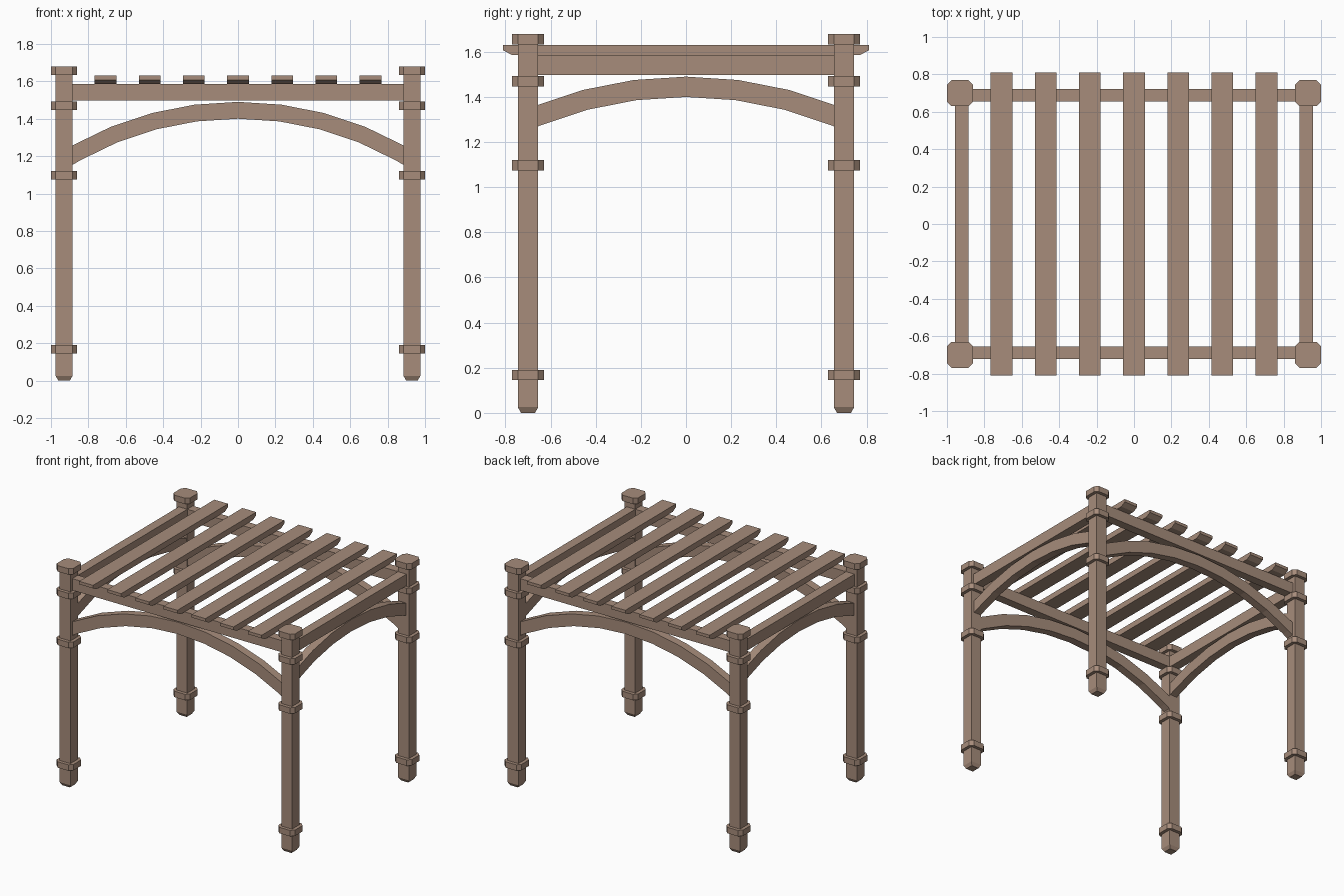
import bpy, bmesh
from math import sin, cos, radians
from mathutils import Vector

if "Cube" in bpy.data.objects:
    bpy.data.objects.remove(bpy.data.objects["Cube"])

COLOUR = (0.385, 0.265, 0.198, 1)
wood = bpy.data.materials.new("brown_wood")
wood.use_nodes = True
wood.diffuse_color = COLOUR
wood.node_tree.nodes["Principled BSDF"].inputs["Base Color"].default_value = COLOUR


def prism(name, profile, to_3d, start, end):
    """Extrude a closed 2D profile from start to end; to_3d(u, v, depth) places it."""
    bm = bmesh.new()
    face = bm.faces.new([bm.verts.new(to_3d(u, v, start)) for u, v in profile])
    move = Vector(to_3d(0, 0, end)) - Vector(to_3d(0, 0, start))
    extruded = bmesh.ops.extrude_face_region(bm, geom=[face], use_keep_orig=True)
    verts = [g for g in extruded["geom"] if isinstance(g, bmesh.types.BMVert)]
    bmesh.ops.translate(bm, verts=verts, vec=move)
    bmesh.ops.recalc_face_normals(bm, faces=bm.faces)
    mesh = bpy.data.meshes.new(name)
    bm.to_mesh(mesh)
    bm.free()
    mesh.materials.append(wood)
    obj = bpy.data.objects.new(name, mesh)
    bpy.context.collection.objects.link(obj)
    return obj


def octagon(cx, cy, half, cut):
    k = half - cut
    return [(cx + x, cy + y) for x, y in ((half, -k), (half, k), (k, half), (-k, half),
                                          (-half, k), (-half, -k), (-k, -half), (k, -half))]


def rectangle(cu, cv, hu, hv):
    return [(cu - hu, cv - hv), (cu + hu, cv - hv), (cu + hu, cv + hv), (cu - hu, cv + hv)]


def arch_profile(angles):
    """Curved brace outline between two concentric arcs."""
    def arc(radius, top, order):
        return [(radius * sin(radians(a)), top - radius * (1 - cos(radians(a)))) for a in order]
    return arc(1.80, 1.49, angles) + arc(1.71, 1.40, angles[::-1])


def upright(u, v, d): return (u, v, d)
def along_x(u, v, d): return (d, u, v)
def along_y(u, v, d): return (u, d, v)


POST_X, POST_Y = 0.93, 0.70
BEAM_X, BEAM_Y = 0.92, 0.689

# Posts with tapered feet, collars and caps
for fb, sy in (("front", -1), ("back", 1)):
    for lr, sx in (("left", 1), ("right", -1)):
        x, y = sx * POST_X, sy * POST_Y
        post = prism(f"{fb}_{lr}_post", rectangle(x, y, 0.045, 0.045), upright, 0.025, 1.65)
        bm = bmesh.new()
        bm.from_mesh(post.data)
        foot = min(bm.faces, key=lambda f: f.calc_center_median().z)
        bmesh.ops.inset_region(bm, faces=[foot], thickness=0.02, depth=0.025)
        bm.to_mesh(post.data)
        bm.free()
        for part, z in (("lower_collar", 0.145), ("middle_collar", 1.075),
                        ("upper_collar", 1.447), ("cap", 1.633)):
            prism(f"{fb}_{lr}_{part}", octagon(x, y, 0.07, 0.025), upright, z, z + 0.045)

# Beams and arched braces between the posts
STEP = 7.4
long_angles = [-31.5] + [i * STEP for i in range(-4, 5)] + [31.5]
short_angles = [-23.5] + [i * STEP for i in range(-3, 4)] + [23.5]
for sign, fb, lr in ((-1, "front", "right"), (1, "back", "left")):
    y, x = sign * BEAM_Y, sign * BEAM_X
    prism(f"{fb}_beam", rectangle(y, 1.541, 0.034, 0.044), along_x, -POST_X, POST_X)
    prism(f"{lr}_beam", rectangle(x, 1.541, 0.036, 0.044), along_y, -POST_Y, POST_Y)
    prism(f"{fb}_arch", arch_profile(long_angles), along_y, y - 0.031, y + 0.031)
    prism(f"{lr}_arch", arch_profile(short_angles), along_x, x - 0.031, x + 0.031)

# Roof slats with undercut ends
slat_profile = [(-0.81, 1.63), (-0.81, 1.607), (-0.77, 1.585),
                (0.77, 1.585), (0.81, 1.607), (0.81, 1.63)]
for i in range(7):
    x = (i - 3) * 0.236
    prism(f"roof_slat_{i + 1}", slat_profile, along_x, x - 0.058, x + 0.058)
